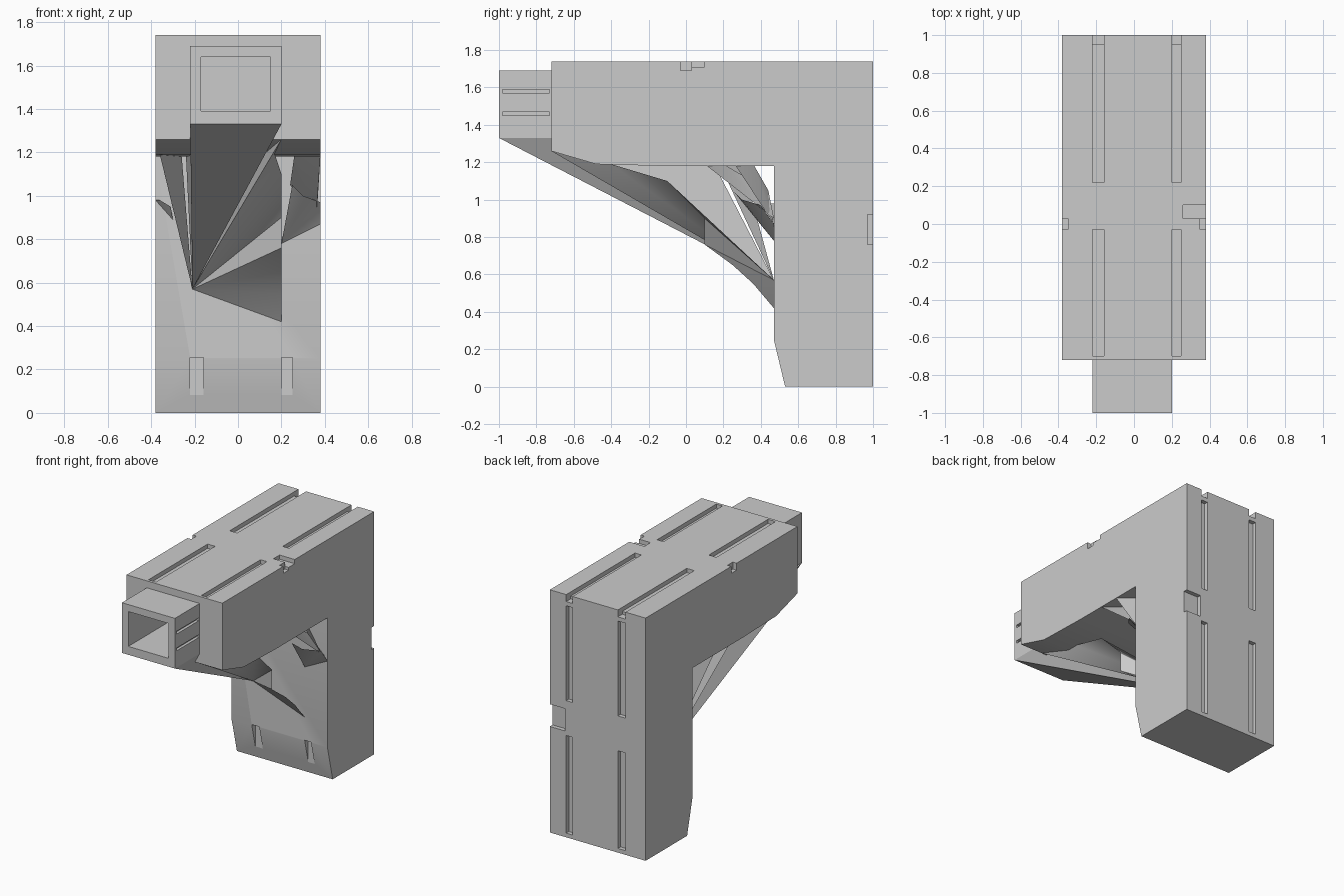
import bpy, bmesh

if "Cube" in bpy.data.objects:
    bpy.data.objects.remove(bpy.data.objects["Cube"])

def mesh_object(name, bm):
    bmesh.ops.recalc_face_normals(bm, faces=bm.faces)
    me = bpy.data.meshes.new(name)
    bm.to_mesh(me)
    bm.free()
    ob = bpy.data.objects.new(name, me)
    bpy.context.collection.objects.link(ob)
    return ob

def extrude_profile(name, pts, x0, x1):
    bm = bmesh.new()
    f = bm.faces.new([bm.verts.new((x0, y, z)) for y, z in pts])
    r = bmesh.ops.extrude_face_region(bm, geom=[f])
    vs = [v for v in r["geom"] if isinstance(v, bmesh.types.BMVert)]
    bmesh.ops.translate(bm, verts=vs, vec=(x1 - x0, 0, 0))
    return mesh_object(name, bm)

def boxes(name, items):
    bm = bmesh.new()
    for x0, x1, y0, y1, z0, z1 in items:
        for v in bmesh.ops.create_cube(bm, size=1)["verts"]:
            v.co = ((x0 + x1) / 2 + v.co.x * (x1 - x0),
                    (y0 + y1) / 2 + v.co.y * (y1 - y0),
                    (z0 + z1) / 2 + v.co.z * (z1 - z0))
    return mesh_object(name, bm)

def cut(target, cutter):
    m = target.modifiers.new("cut", "BOOLEAN")
    m.operation = "DIFFERENCE"
    m.solver = "EXACT"
    m.use_self = True
    m.object = cutter
    cutter.hide_render = True
    cutter.hide_viewport = True

def smooth(ob, angle=0.5):
    bpy.ops.object.select_all(action="DESELECT")
    ob.select_set(True)
    bpy.context.view_layer.objects.active = ob
    bpy.ops.object.shade_smooth_by_angle(angle=angle)

# L-shaped beam and post
body = extrude_profile("beam_and_post", [
    (1, 0), (1, 1.74), (-.72, 1.74), (-.72, 1.26), (-.48, 1.19),
    (-.1, 1.18), (.47, 1.18), (.47, .25), (.53, 0)], -.38, .38)

# Shallow slots between the cheeks and the middle panel
slots = []
for x0, x1 in ((-.22, -.16), (.2, .25)):
    slots += [(x0, x1, -.7, -.03, 1.71, 1.8),
              (x0, x1, .22, .97, 1.71, 1.8),
              (x0, x1, .97, 1.1, .98, 1.66),
              (x0, x1, .97, 1.1, .03, .73),
              (x0, x1, .95, 1.1, 1.69, 1.8),
              (x0, x1, .4, .51, .03, .255)]
# Small notches along the band
slots += [(.26, .4, .03, .1, 1.71, 1.8),
          (.35, .4, -.03, .03, 1.69, 1.8),
          (-.4, -.35, -.03, .03, 1.69, 1.8),
          (.26, .4, .97, 1.1, .76, .92)]
cut(body, boxes("slot_cutter", slots))

# Hollow box at the front end
box = boxes("front_box", [(-.22, .2, -1, -.7, 1.33, 1.69)])
recess = boxes("recess_cutter", [(-.17, .15, -1.1, -.5, 1.39, 1.64)])
cut(box, recess)
cut(body, recess)
# thin open joints in the right side of the box
cut(box, boxes("joint_cutter", [(.18, .3, -.98, -.73, z, z + .02) for z in (1.45, 1.57)]))
smooth(body)

# Brace skin: triangles fanning from one hub on the post
bm = bmesh.new()
hub = (-.21, .47, .57)

def tri(*pts):
    bm.faces.new([bm.verts.new(p) for p in pts])

def fan(apex, pts):
    for a, b in zip(pts, pts[1:]):
        tri(apex, a, b)

# underside of the brace with its folded right flank
fan(hub, [(-.22, -1, 1.33), (.2, -1, 1.33), (.2, -.72, 1.33), (.2, -.72, 1.26),
          (.17, -.4, 1.19), (.2, -.1, 1.1), (.2, .1, .9)])
fan(hub, [(.2, .1, .9), (.2, .1, .76), (.2, .25, .65), (.2, .36, .55), (.2, .47, .42)])
# left web up to the beam
fan(hub, [(-.22, -1, 1.33), (-.22, -.7, 1.26), (-.22, -.4, 1.19), (-.24, .15, 1.19)])
# left slivers up to the cheek
for y0, y1 in ((-.45, -.15), (.0, .12), (.18, .3)):
    tri(hub, (-.36, y0, 1.19), (-.26, y1, 1.19))
# right slivers from the cheek to the post
for y0, y1, z in ((.1, .2, .9), (.26, .36, .87)):
    fan((.36, .47, z), [(.38, y0, 1.19), (.26, y1, 1.19), (.24, .44, 1.05)])
fan((.2, .47, .78), [(.38, .47, .87), (.38, .4, .97), (.3, .3, 1.0), (.25, .25, 1.05)])
# left corner stub
fan((-.3, .47, .89), [(-.38, .47, .98), (-.36, .44, .98), (-.31, .42, .95)])
bmesh.ops.remove_doubles(bm, verts=bm.verts, dist=.001)
smooth(mesh_object("brace", bm), .9)
